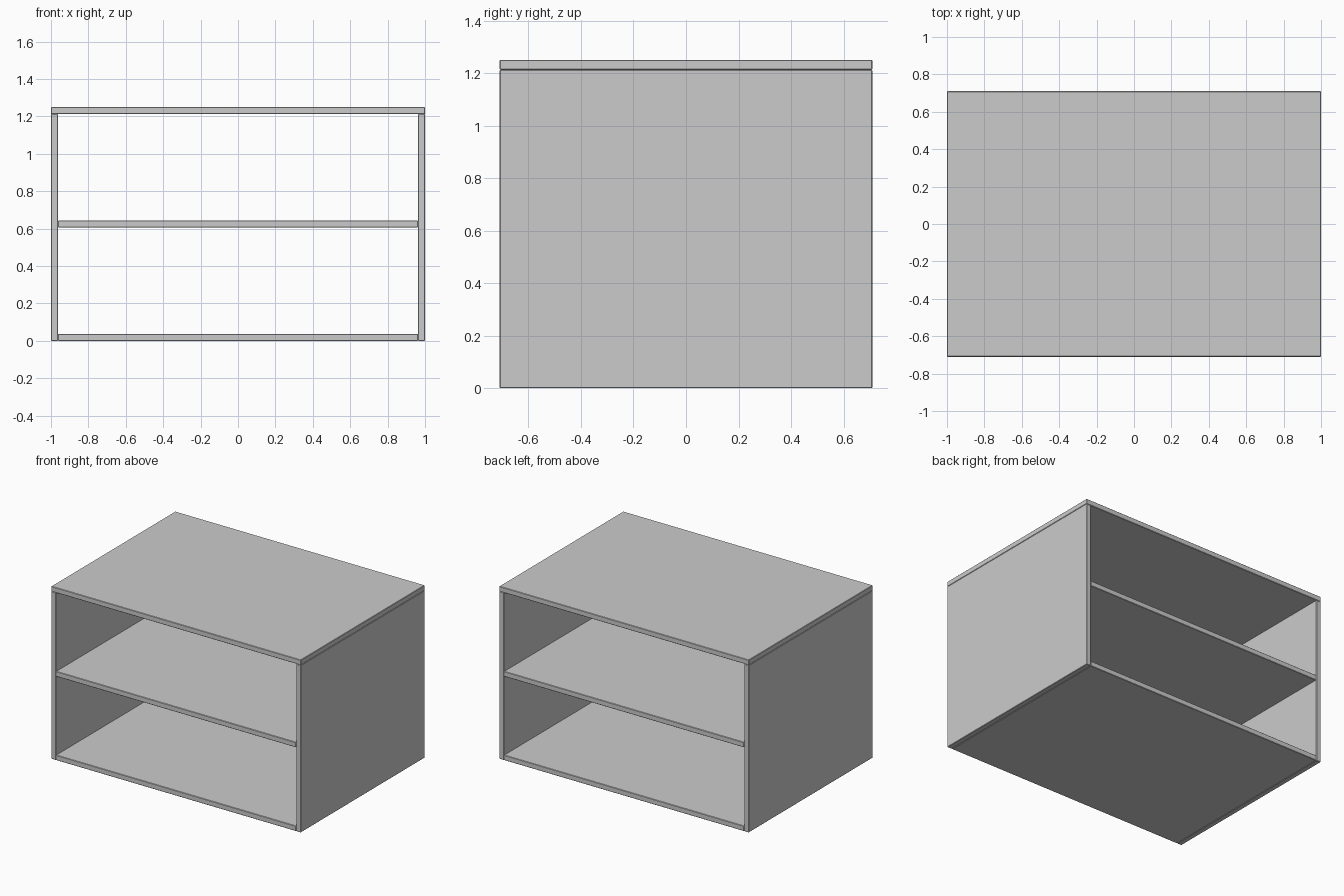
import bpy

if "Cube" in bpy.data.objects:
    bpy.data.objects.remove(bpy.data.objects["Cube"])

W, D, H, T = 2.0, 1.42, 1.25, 0.0375   # overall width, depth, height, board thickness


def board(name, size, centre):
    """Flat board with a fine chamfer on every edge."""
    bpy.ops.mesh.primitive_cube_add(size=1, location=centre)
    ob = bpy.context.object
    ob.name = name
    ob.scale = size
    bpy.ops.object.transform_apply(location=False, rotation=False, scale=True)
    bevel = ob.modifiers.new("edge_chamfer", 'BEVEL')
    bevel.width = 0.003
    bevel.segments = 1
    return ob


# Top board rests on the two sides
board("top_board", (W, D, T), (0, 0, H - T / 2))

# Side boards
for name, s in (("left_side", -1), ("right_side", 1)):
    board(name, (T, D, H - T), (s * (W - T) / 2, 0, (H - T) / 2))

# Bottom board and middle shelf sit between the sides; front and back stay open
for name, z in (("bottom_board", T / 2), ("middle_shelf", H / 2)):
    board(name, (W - 2 * T, D, T), (0, 0, z))
